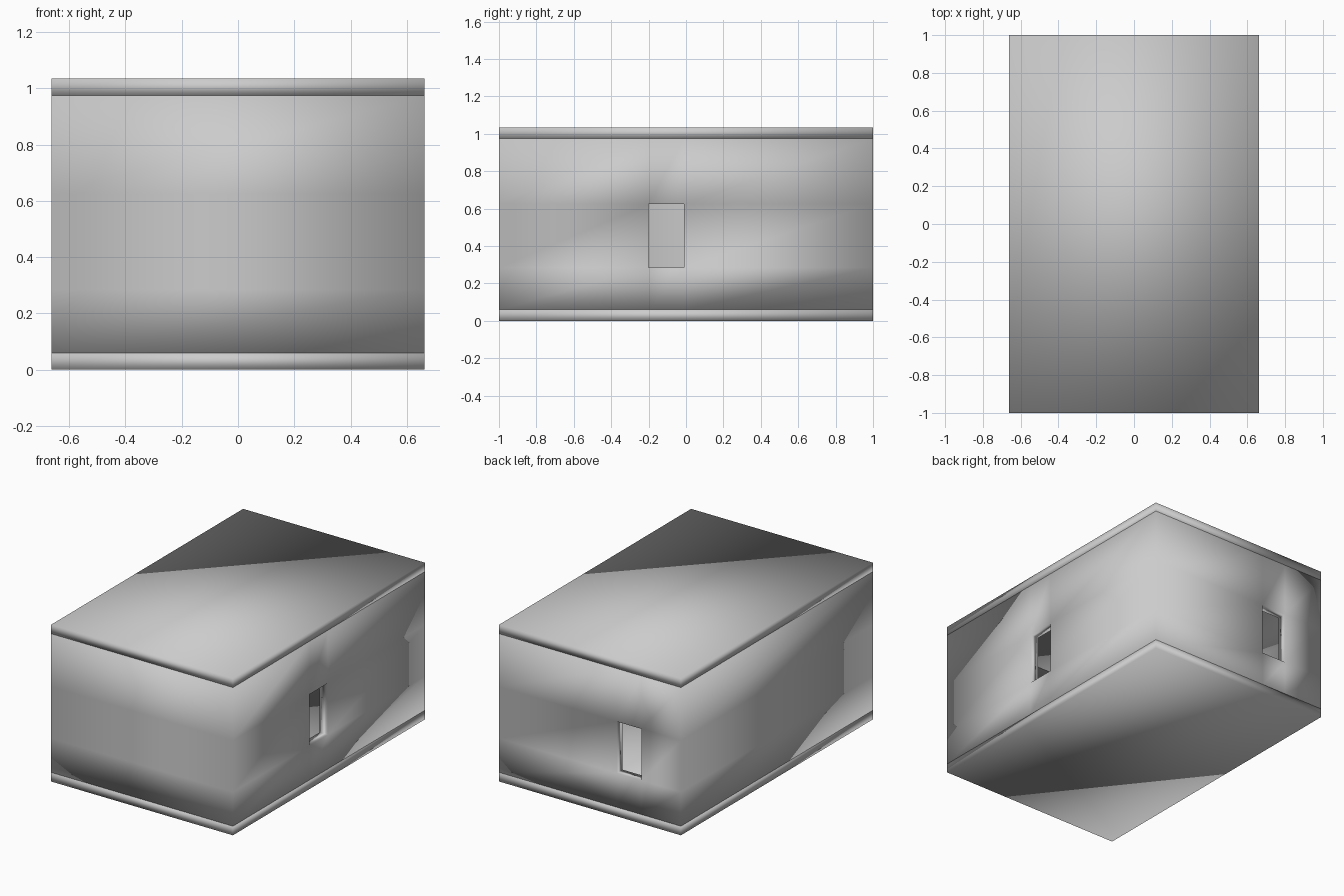
import bpy
import bmesh

if "Cube" in bpy.data.objects:
    bpy.data.objects.remove(bpy.data.objects["Cube"])

X0, X1, Y0, Y1 = -0.663, 0.663, -1.0, 1.0
H, T = 1.035, 0.06          # total height, slab / wall thickness
LEVELS = [T, 0.285, 0.625, H - T]
WIN_Y = (-0.20, -0.01)      # window in the right wall
WIN_X = (-0.375, -0.195)    # window in the back wall


def finish(name, bm, smooth=True):
    bmesh.ops.recalc_face_normals(bm, faces=bm.faces)
    for f in bm.faces:
        f.smooth = smooth
    mesh = bpy.data.meshes.new(name)
    bm.to_mesh(mesh)
    bm.free()
    obj = bpy.data.objects.new(name, mesh)
    bpy.context.collection.objects.link(obj)
    return obj


def slab(name, z0):
    bm = bmesh.new()
    bmesh.ops.create_cube(bm, size=1)
    for v in bm.verts:
        v.co = (v.co.x * (X1 - X0), v.co.y * (Y1 - Y0), z0 + (v.co.z + 0.5) * T)
    return finish(name, bm)


# floor and roof slabs
slab("floor", 0)
slab("roof", H - T)

# wall ring, split at the window lines, with the two window cells left open
plan = [(X0, Y0), (X1, Y0), (X1, WIN_Y[0]), (X1, WIN_Y[1]), (X1, Y1),
        (WIN_X[1], Y1), (WIN_X[0], Y1), (X0, Y1)]
openings = {(2, 1), (5, 1)}
bm = bmesh.new()
rings = [[bm.verts.new((x, y, z)) for x, y in plan] for z in LEVELS]
n = len(plan)
for i in range(n):
    for j in range(len(LEVELS) - 1):
        if (i, j) not in openings:
            k = (i + 1) % n
            bm.faces.new((rings[j][i], rings[j][k], rings[j + 1][k], rings[j + 1][i]))
walls = finish("walls", bm)
solid = walls.modifiers.new("thickness", 'SOLIDIFY')
solid.thickness = T
solid.offset = -1
solid.use_even_offset = True
